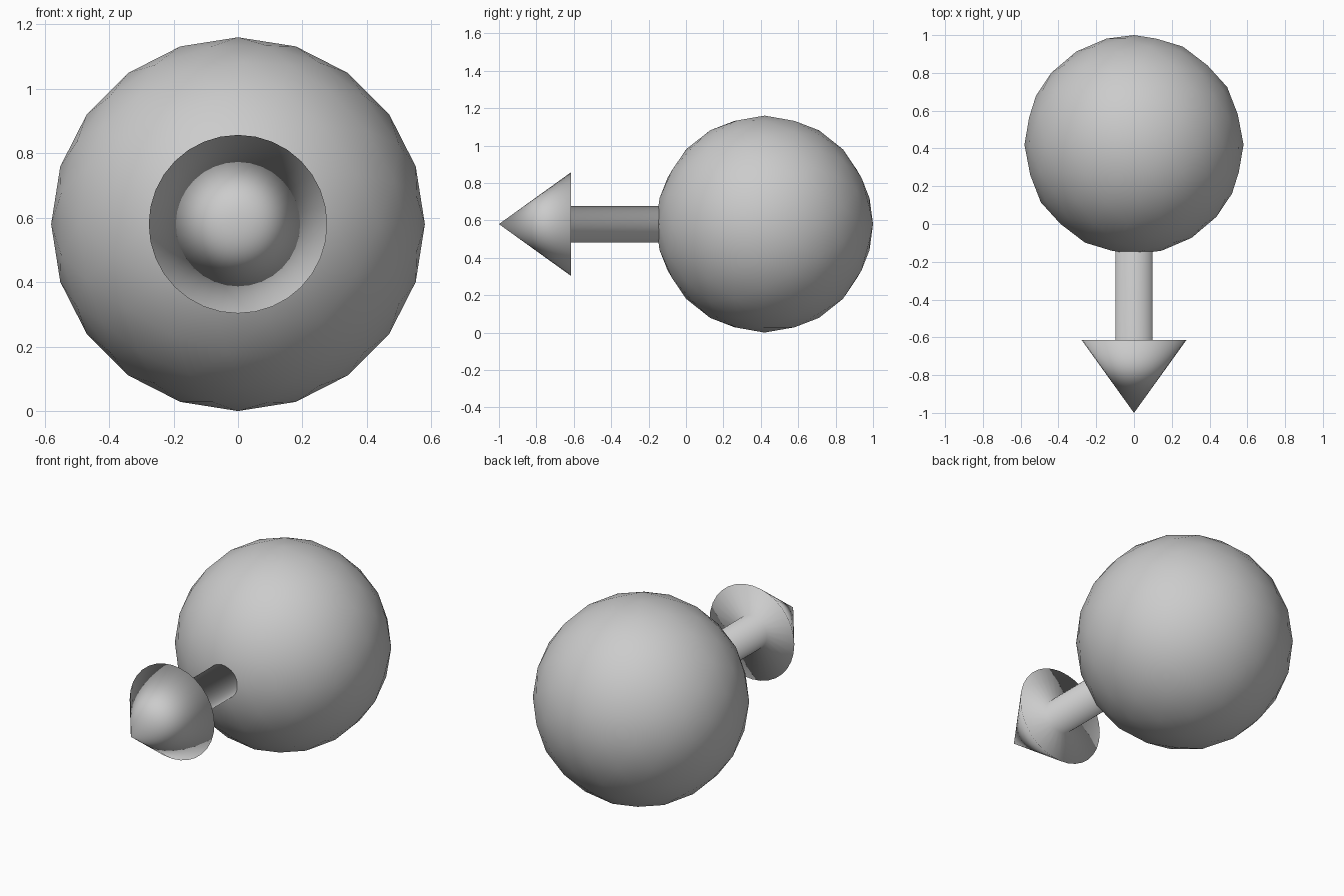
import bpy, bmesh
from math import radians
from mathutils import Matrix, Vector

if "Cube" in bpy.data.objects:
    bpy.data.objects.remove(bpy.data.objects["Cube"])

R = 0.58                         # ball radius, also the axis height


def finish(bm, name, loc):
    bmesh.ops.recalc_face_normals(bm, faces=bm.faces[:])
    for f in bm.faces:
        f.smooth = True
    me = bpy.data.meshes.new(name)
    bm.to_mesh(me)
    bm.free()
    ob = bpy.data.objects.new(name, me)
    ob.location = loc
    bpy.context.collection.objects.link(ob)
    return ob


# Ball: low-poly icosphere with its pole on the y axis
bm = bmesh.new()
bmesh.ops.create_icosphere(bm, subdivisions=3, radius=R,
                           matrix=Matrix.Rotation(radians(90), 4, 'X'))
finish(bm, "ball", (0, 0.42, R))

# Arrow: pointed head and shaft turned as one fully smooth surface
profile = [(0, -1.0), (0.277, -0.615), (0.098, -0.615), (0.098, -0.12), (0, -0.12)]
bm = bmesh.new()
verts = [bm.verts.new((r, y, 0)) for r, y in profile]
edges = [bm.edges.new(pair) for pair in zip(verts, verts[1:])]
bmesh.ops.spin(bm, geom=verts + edges, cent=Vector(), axis=Vector((0, 1, 0)),
               angle=radians(360), steps=32, use_merge=True)
bmesh.ops.remove_doubles(bm, verts=bm.verts[:], dist=1e-5)
finish(bm, "arrow", (0, 0, R))
